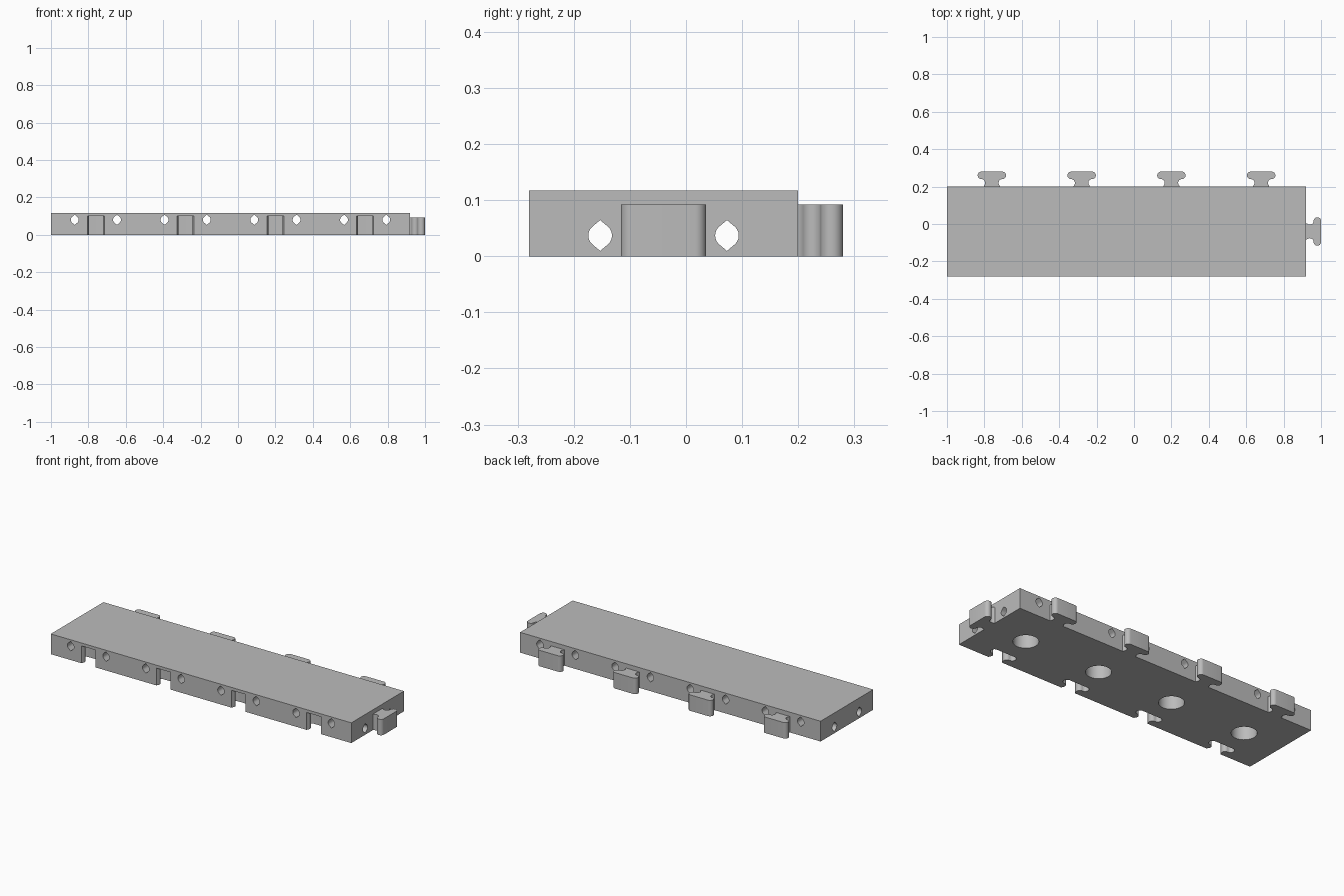
import bpy
import bmesh
from math import cos, sin, radians
from mathutils import Matrix

if "Cube" in bpy.data.objects:
    bpy.data.objects.remove(bpy.data.objects["Cube"], do_unlink=True)

TILE = 0.48                      # side of one square module
HEIGHT = 0.117
LEFT, RIGHT = -1.0, 0.92
FRONT, BACK = -0.28, 0.2
MID_Y = (FRONT + BACK) / 2
CENTERS = [LEFT + TILE * (i + 0.5) for i in range(4)]
BORE_OFFSET = 0.113

gray = bpy.data.materials.new("plain gray")
gray.use_nodes = True
gray.diffuse_color = (0.5, 0.5, 0.5, 1)
gray.node_tree.nodes["Principled BSDF"].inputs["Base Color"].default_value = (0.5, 0.5, 0.5, 1)


def arc(cx, cy, r, start, end, steps):
    angles = [radians(start + (end - start) * i / steps) for i in range(steps + 1)]
    return [(cx + r * cos(a), cy + r * sin(a)) for a in angles]


def prism(name, outline, depth, matrix):
    """Extrude a flat outline along local z, then place it."""
    bm = bmesh.new()
    face = bm.faces.new([bm.verts.new((x, y, 0)) for x, y in outline])
    top = bmesh.ops.extrude_face_region(bm, geom=[face])["geom"]
    moved = [v for v in top if isinstance(v, bmesh.types.BMVert)]
    bmesh.ops.translate(bm, verts=moved, vec=(0, 0, depth))
    bmesh.ops.recalc_face_normals(bm, faces=bm.faces)
    bm.transform(matrix)
    mesh = bpy.data.meshes.new(name)
    bm.to_mesh(mesh)
    bm.free()
    mesh.materials.append(gray)
    obj = bpy.data.objects.new(name, mesh)
    bpy.context.collection.objects.link(obj)
    return obj


def activate(obj):
    bpy.ops.object.select_all(action="DESELECT")
    obj.select_set(True)
    bpy.context.view_layer.objects.active = obj


def smooth(obj):
    activate(obj)
    bpy.ops.object.shade_smooth_by_angle(angle=radians(30))


def cut(obj, cutter):
    cutter.hide_render = True
    mod = obj.modifiers.new("cut", "BOOLEAN")
    mod.operation = "DIFFERENCE"
    mod.solver = "EXACT"
    mod.object = cutter
    activate(obj)
    bpy.ops.object.modifier_apply(modifier=mod.name)
    bpy.data.objects.remove(cutter, do_unlink=True)


# T-shaped connector outline: concave neck, fully rounded head
half = [(0.043, 0)] + arc(0.056, 0.02, 0.02, 225, 90, 12) + arc(0.056, 0.06, 0.02, -90, 90, 16)
tee = half + [(-x, y) for x, y in reversed(half)]
# Same outline with clearance, running out past the front face
socket = [(x * 1.05, y * 1.05) for x, y in tee]
socket = [(0.045, -0.02)] + socket + [(-0.045, -0.02)]
# Round bore with pointed top and bottom
bore = arc(0, 0, 0.021, -50, 50, 14) + [(0, 0.0275)] + arc(0, 0, 0.021, 130, 230, 14) + [(0, -0.0275)]
disc = arc(0, 0, 0.066, 0, 352.5, 47)

# Body slab
slab = [(LEFT, FRONT), (RIGHT, FRONT), (RIGHT, BACK), (LEFT, BACK)]
body = prism("body", slab, HEIGHT, Matrix())

# Front sockets and round recesses in the underside
for x in CENTERS:
    cut(body, prism("socket_cutter", socket, 0.15, Matrix.Translation((x, FRONT, -0.05))))
    cut(body, prism("recess_cutter", disc, 0.15, Matrix.Translation((x, MID_Y, -0.05))))

# Lengthwise bores low down, crosswise bores higher up
along_x = Matrix(((0, 0, 1, 0), (1, 0, 0, 0), (0, 1, 0, 0), (0, 0, 0, 1)))
along_y = Matrix.Rotation(radians(90), 4, "X")
for side in (-1, 1):
    place = Matrix.Translation((LEFT - 0.1, MID_Y + side * BORE_OFFSET, 0.037))
    cut(body, prism("long_bore_cutter", bore, 2.2, place @ along_x))
    for x in CENTERS:
        place = Matrix.Translation((x + side * BORE_OFFSET, BACK + 0.1, 0.08))
        cut(body, prism("cross_bore_cutter", bore, 0.7, place @ along_y))
smooth(body)

# Connectors along the back and on the left end
for i, x in enumerate(CENTERS):
    smooth(prism(f"back_connector_{i + 1}", tee, 0.092, Matrix.Translation((x, BACK, 0))))
turn = Matrix.Rotation(radians(-90), 4, "Z")
smooth(prism("end_connector", tee, 0.092, Matrix.Translation((RIGHT, MID_Y, 0)) @ turn))
